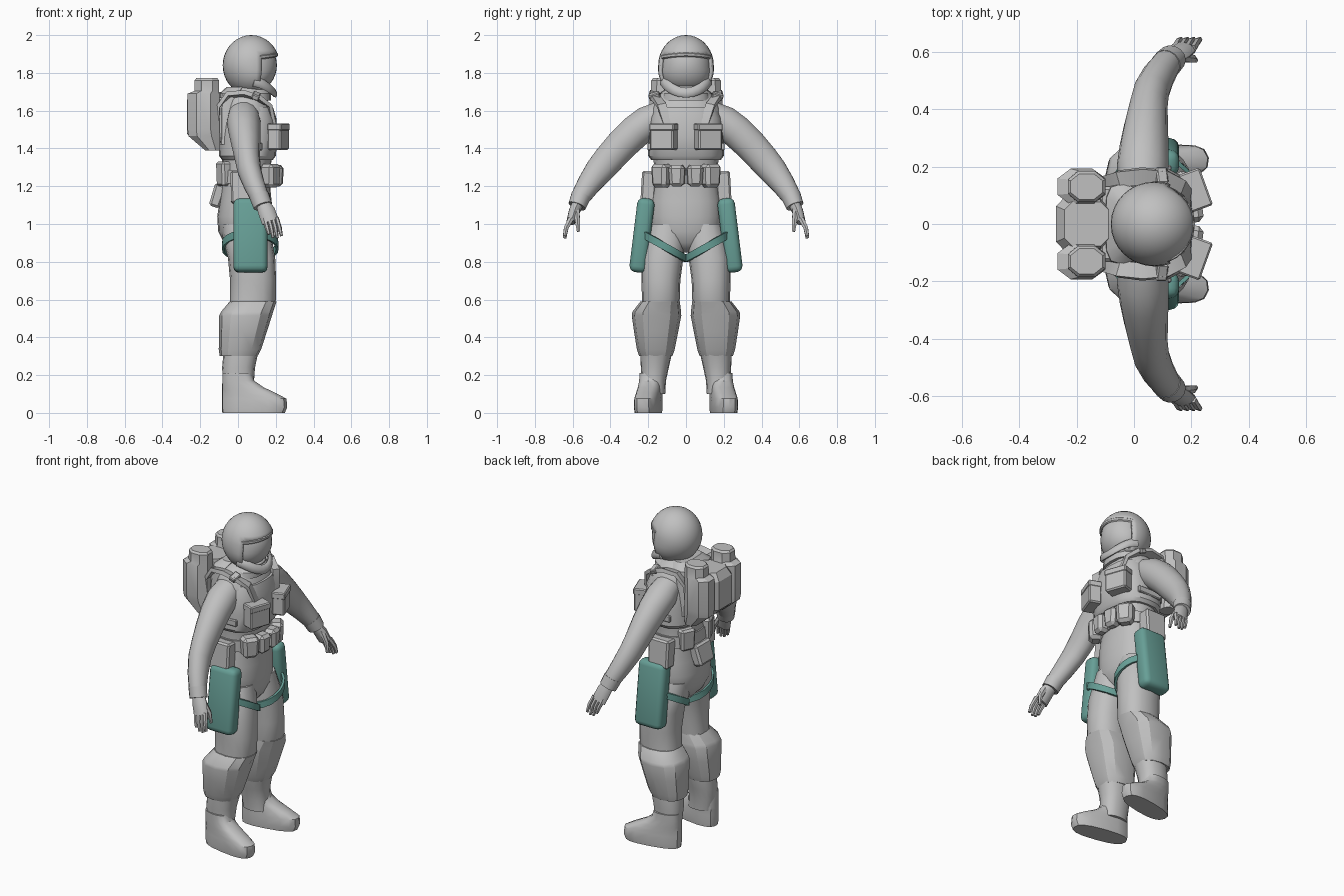
import bpy, bmesh, math
from mathutils import Vector, Matrix


def material(name, rgb):
    m = bpy.data.materials.new(name)
    m.diffuse_color = (*rgb, 1)
    return m


GREY = material("suit_grey", (0.53, 0.53, 0.53))
TEAL = material("pouch_teal", (0.135, 0.345, 0.305))


def finish(name, bm, mat=GREY, mirror=False, angle=35):
    bmesh.ops.recalc_face_normals(bm, faces=bm.faces[:])
    me = bpy.data.meshes.new(name)
    bm.to_mesh(me)
    bm.free()
    me.materials.append(mat)
    ob = bpy.data.objects.new(name, me)
    bpy.context.collection.objects.link(ob)
    bpy.context.view_layer.objects.active = ob
    ob.select_set(True)
    bpy.ops.object.shade_smooth_by_angle(angle=math.radians(angle))
    ob.select_set(False)
    if mirror:
        m = ob.modifiers.new("mirror", 'MIRROR')
        m.use_axis = (False, True, False)
    return ob


def skin(bm, rings, closed=False):
    vs = [[bm.verts.new(p) for p in r] for r in rings]
    n = len(vs[0])
    for a, b in zip(vs, vs[1:] + (vs[:1] if closed else [])):
        for i in range(n):
            bm.faces.new((a[i], a[(i + 1) % n], b[(i + 1) % n], b[i]))
    if not closed:
        bm.faces.new(vs[0])
        bm.faces.new(vs[-1])


def oval(n, e=1.0, start=0.0):
    """Unit cross-section; e below 1 makes it boxier."""
    out = []
    for i in range(n):
        t = start + 2 * math.pi * i / n
        c, s = math.cos(t), math.sin(t)
        out.append((math.copysign(abs(c) ** e, c), math.copysign(abs(s) ** e, s)))
    return out


def loft(name, rings, n=16, e=0.85, mirror=False, mat=GREY, angle=35, turn=0, start=0):
    """Rings are (z, cx, cy, rx, ry)."""
    bm = bmesh.new()
    skin(bm, [[(cx + u * rx, cy + v * ry, z) for u, v in oval(n, e, start)] for z, cx, cy, rx, ry in rings])
    if turn:
        pivot = Vector((rings[0][1] - rings[0][3], rings[0][2], 0))
        bmesh.ops.rotate(bm, verts=bm.verts, cent=pivot, matrix=Matrix.Rotation(turn, 3, 'Z'))
    return finish(name, bm, mat, mirror, angle)


def sweep(name, path, ref, n=10, mirror=True, mat=GREY, closed=False, angle=40):
    """Path is (point, radius along ref, radius across)."""
    pts = [Vector(p[0]) for p in path]
    bm, rings = bmesh.new(), []
    sec = oval(n, 1, math.pi / 4 if n == 4 else 0)
    k = math.sqrt(2) if n == 4 else 1
    for i, (p, ra, rb) in enumerate(path):
        if closed:
            t = pts[(i + 1) % len(pts)] - pts[i - 1]
        else:
            t = pts[min(i + 1, len(pts) - 1)] - pts[max(i - 1, 0)]
        t.normalize()
        a = Vector(ref)
        a = (a - a.dot(t) * t).normalized()
        b = t.cross(a)
        rings.append([pts[i] + a * u * ra * k + b * v * rb * k for u, v in sec])
    skin(bm, rings, closed)
    return finish(name, bm, mat, mirror, angle)


def box(name, c, size, rot=(0, 0, 0), bevel=0.01, taper=1.0, mirror=True, mat=GREY, seg=1):
    """Bevelled box; taper scales its bottom."""
    bm = bmesh.new()
    bmesh.ops.create_cube(bm, size=1)
    for v in bm.verts:
        k = taper if v.co.z < 0 else 1
        v.co = Vector((v.co.x * size[0] * k, v.co.y * size[1] * k, v.co.z * size[2]))
    bmesh.ops.bevel(bm, geom=bm.edges[:], offset=bevel, segments=seg, affect='EDGES', profile=0.5)
    r = Matrix.Rotation(rot[2], 3, 'Z') @ Matrix.Rotation(rot[1], 3, 'Y') @ Matrix.Rotation(rot[0], 3, 'X')
    for v in bm.verts:
        v.co = r @ v.co + Vector(c)
    return finish(name, bm, mat, mirror, 30)


# Body: trunk, vest, yoke and collar
loft("trunk", [(.85, .04, 0, .07, .06), (.90, .04, 0, .115, .15), (.96, .035, 0, .14, .185), (1.04, .035, 0, .145, .19),
               (1.12, .04, 0, .138, .188), (1.2, .04, 0, .13, .175), (1.32, .045, 0, .13, .17), (1.42, .055, 0, .14, .185),
               (1.52, .055, 0, .145, .19), (1.6, .045, 0, .135, .185), (1.66, .04, 0, .115, .16),
               (1.70, .045, 0, .09, .125), (1.73, .06, 0, .07, .085), (1.80, .07, 0, .06, .07)], 20, angle=60)
loft("vest", [(1.34, .05, 0, .135, .185), (1.36, .05, 0, .15, .2), (1.46, .055, 0, .155, .2), (1.56, .055, 0, .148, .19),
              (1.62, .05, 0, .135, .165)], 20, e=.75)
loft("back_yoke", [(1.42, -.05, 0, .055, .15), (1.6, -.045, 0, .06, .15), (1.69, -.04, 0, .06, .14),
                   (1.725, -.01, 0, .05, .1)], 12, e=.6)
loft("collar", [(1.655, .07, 0, .105, .13), (1.69, .075, 0, .1, .122), (1.715, .075, 0, .08, .095)], 16)

# Helmet shell with a face opening, visor and chin guard
HC = Vector((.07, 0, 1.84))
for part, k in (("helmet", 1.0), ("visor", .95)):
    bm = bmesh.new()
    bmesh.ops.create_uvsphere(bm, u_segments=32, v_segments=18, radius=1)
    if k == 1.0:
        gone = []
        for f in bm.faces:
            p = f.calc_center_median()
            az, el = abs(math.degrees(math.atan2(p.y, p.x))), math.degrees(math.asin(p.z))
            if (az < 67 and -47 < el < 20) or el < -60:
                gone.append(f)
        bmesh.ops.delete(bm, geom=gone, context='FACES')
    for v in bm.verts:
        wide = 1 + .25 * max(0, -v.co.z) * max(0, min(1, v.co.x + .5))  # fuller cheeks
        v.co = HC + Vector((v.co.x * .143 * k, v.co.y * .139 * k * wide, v.co.z * .152 * k))
    ob = finish(part, bm, angle=45)
    if k == 1.0:
        s = ob.modifiers.new("thickness", 'SOLIDIFY')
        s.thickness, s.offset = .016, 0.0
arc = [math.radians(a) for a in range(-84, 85, 14)]
sweep("chin_guard", [((.07 + .122 * math.cos(a), .126 * math.sin(a), 1.695 + .06 * math.sin(a) ** 2), .027, .014)
                     for a in arc], (-.3, 0, 1), 8, False)
sweep("brow_rim", [((.07 + .135 * math.cos(a), .136 * math.sin(a), 1.897 - .015 * math.sin(a) ** 2), .012, .007)
                   for a in arc[1:-1]], (0, 0, 1), 6, False)

# Arms, cuffs and hands
sweep("arm", [((.03, .13, 1.585), .08, .07), ((.03, .2, 1.54), .09, .09), ((.035, .27, 1.487), .085, .09),
              ((.042, .34, 1.42), .077, .087), ((.05, .41, 1.342), .067, .083), ((.06, .46, 1.283), .063, .077),
              ((.085, .515, 1.21), .057, .064), ((.115, .56, 1.14), .05, .052), ((.125, .572, 1.115), .047, .047)],
      (1, 0, 0), 14, angle=60)
sweep("cuff", [((.112, .555, 1.15), .053, .054), ((.132, .577, 1.095), .051, .048)], (1, 0, 0), 14)
sweep("palm", [((.13, .572, 1.11), .036, .032), ((.15, .59, 1.07), .046, .031), ((.172, .61, 1.01), .046, .024)],
      (1, 0, 0), 10)
for i in range(4):
    o = (i - 1.5) * .022
    drop = (.02, .002, 0, .012)[i]
    sweep("finger", [((.172 + o, .608, 1.03), .012, .017), ((.187 + o, .634, .98), .012, .014),
                     ((.197 + o, .642, .925 + drop), .008, .01)], (1, 0, 0), 6)
sweep("thumb", [((.17, .58, 1.08), .016, .019), ((.205, .575, 1.02), .014, .015), ((.215, .57, .96), .008, .009)],
      (1, 0, 0), 6)

# Legs, gaiters and boots
loft("leg", [(.1, .01, .17, .08, .06), (.17, .002, .17, .083, .064), (.24, .003, .165, .087, .074),
             (.32, .015, .158, .092, .085), (.45, .045, .15, .105, .09), (.6, .08, .133, .122, .1), (.7, .08, .133, .122, .103),
             (.82, .072, .125, .125, .111), (.92, .05, .108, .13, .108), (1.0, .04, .1, .125, .09)],
     16, mirror=True, angle=60)
loft("knee_gaiter", [(.3, .003, .16, .1, .088), (.335, .01, .16, .112, .1), (.43, .026, .158, .127, .117),
                     (.515, .04, .156, .14, .131), (.535, .048, .155, .138, .129), (.59, .08, .137, .124, .104)],
     12, mirror=True, angle=30)
loft("boot", [(0, .085, .17, .168, .063), (.03, .09, .17, .176, .066), (.075, .088, .17, .174, .064),
              (.105, .06, .17, .145, .062), (.135, .028, .17, .112, .061), (.17, .003, .17, .086, .06),
              (.21, -.002, .17, .078, .06)], 16, e=.75, mirror=True, turn=math.radians(10))

# Teal thigh packs with leg straps
box("thigh_pack", (.066, .233, .94), (.182, .092, .395), (math.radians(7), 0, 0), .032, 1.0, mat=TEAL, seg=3)
loop = [2 * math.pi * i / 20 for i in range(20)]
sweep("thigh_strap", [((.065 + .143 * math.cos(a), .12 + .118 * math.sin(a), .885 + .068 * math.sin(a)), .019, .007)
                      for a in loop], (0, 0, 1), 4, mat=TEAL, closed=True)

# Belt with pouches
loft("belt", [(1.215, .04, 0, .14, .182), (1.285, .045, 0, .14, .18)], 20)
box("front_pouch_inner", (.2, .047, 1.255), (.08, .088, .115), (0, 0, math.radians(8)), .018, .85)
box("front_pouch_outer", (.172, .13, 1.255), (.085, .1, .125), (0, 0, math.radians(35)), .018, .88)
box("hip_pouch", (.03, .198, 1.195), (.14, .08, .17), (math.radians(4), 0, 0), .01, .95)
box("rear_pouch", (-.072, .1, 1.265), (.065, .095, .13), (0, 0, math.radians(-25)), .012, .9)
box("tail_pouch", (-.108, 0, 1.15), (.065, .15, .125), (0, math.radians(18), 0), .012, .9, mirror=False)

# Chest pouches with flaps
turn = (0, 0, math.radians(20))
box("chest_pouch", (.213, .118, 1.462), (.076, .134, .14), turn, .008)
box("pouch_flap", (.214, .118, 1.513), (.08, .138, .04), turn, .006)

# Harness straps and shoulder buckles
sweep("shoulder_strap", [((.19, .09, 1.44), .022, .009), ((.19, .1, 1.54), .022, .009), ((.165, .13, 1.63), .024, .01),
                         ((.11, .16, 1.665), .026, .012), ((.03, .167, 1.69), .028, .012), ((-.05, .157, 1.685), .028, .012),
                         ((-.105, .14, 1.62), .026, .01), ((-.11, .13, 1.48), .024, .01)], (0, 1, 0.3), 4)
box("shoulder_buckle", (.095, .167, 1.678), (.04, .06, .03), (math.radians(-20), math.radians(20), 0), .005)
box("side_strap", (.05, .195, 1.41), (.16, .02, .04), (0, 0, 0), .005)

# Backpack: centre block and two tanks
loft("pack_core", [(1.44, -.15, 0, .085, .085), (1.48, -.18, 0, .095, .1), (1.655, -.18, 0, .095, .1),
                   (1.7, -.165, 0, .08, .08)], 8, e=.5, start=math.pi / 8, angle=25)
loft("pack_tank", [(1.39, -.135, .13, .042, .045), (1.465, -.178, .13, .09, .062), (1.5, -.183, .13, .09, .067),
                   (1.69, -.183, .13, .09, .067), (1.705, -.165, .13, .07, .06), (1.76, -.165, .13, .07, .058),
                   (1.772, -.165, .13, .06, .048)], 8, e=.9, start=math.pi / 8, mirror=True, angle=25)
box("pack_mount", (-.09, 0, 1.55), (.06, .26, .24), bevel=.01, mirror=False)
